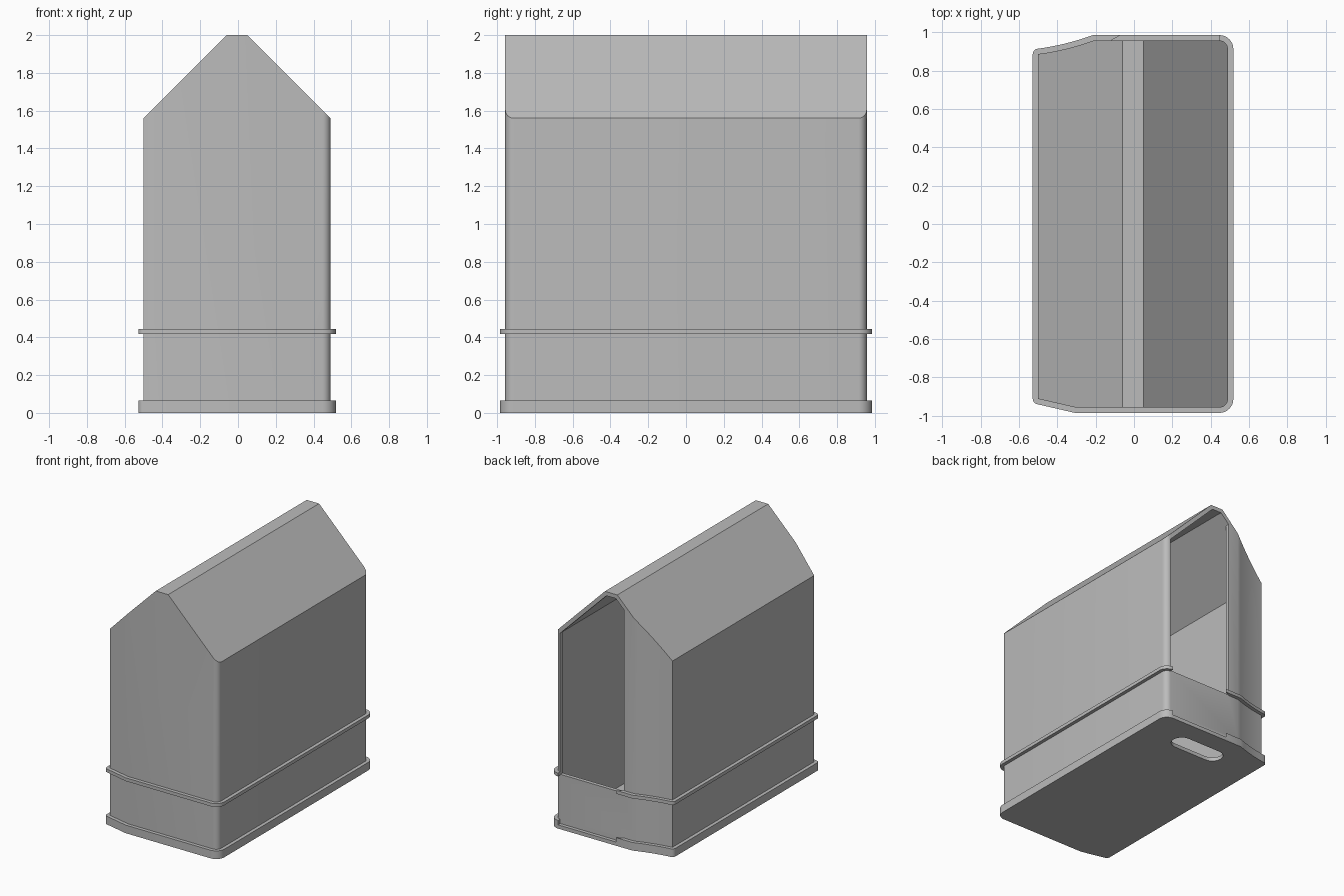
import bpy, bmesh, math
from mathutils import Vector

if "Cube" in bpy.data.objects:
    bpy.data.objects.remove(bpy.data.objects["Cube"])

WALL, LIP = 0.03, 0.028          # shell thickness, flange overhang
EAVE_R, EAVE_L, TOP = 2.05, 2.06, 2.0   # roof planes: x+z and -x+z

grey = bpy.data.materials.new("plain_grey")
grey.diffuse_color = (0.5, 0.5, 0.5, 1)
grey.use_nodes = True
grey.node_tree.nodes["Principled BSDF"].inputs["Base Color"].default_value = grey.diffuse_color


def arc(cx, cy, r, a0, a1, n=8):
    return [(cx + r * math.cos(math.radians(a0 + (a1 - a0) * i / n)),
             cy + r * math.sin(math.radians(a0 + (a1 - a0) * i / n))) for i in range(n + 1)]


def plan():
    """Counter-clockwise footprint of the case."""
    r, x, y = 0.045, 0.49, 0.957
    pts = [(-0.5, -0.912), (-0.305, -y)]
    pts += arc(x - r, -y + r, r, -90, 0) + arc(x - r, y - r, r, 0, 90)
    for i in range(9):                       # hollow curve at the back left
        u = 0.29 * i / 8
        pts.append((-0.21 - u, y - 0.36 * u + 0.4 * u * u))
    return pts


def offset(pts, d):
    """Move an outline outwards by d, rounding sharp outer corners."""
    out, n = [], len(pts)
    for i in range(n):
        a, p, b = (Vector(pts[(i + k) % n]) for k in (-1, 0, 1))
        e0, e1 = (p - a).normalized(), (b - p).normalized()
        n0, n1 = Vector((e0.y, -e0.x)), Vector((e1.y, -e1.x))
        if d > 0 and n0.dot(n1) < 0.8:
            for k in range(5):
                out.append(tuple(p + d * n0.lerp(n1, k / 4).normalized()))
        else:
            m = (n0 + n1).normalized()
            out.append(tuple(p + m * d / m.dot(n0)))
    return out


def prism(name, pts, z0, z1, roof=None):
    """Extrude an outline; roof = inset of the sloping roof planes."""
    bm = bmesh.new()
    f = bm.faces.new([bm.verts.new((x, y, z0)) for x, y in pts])
    ext = bmesh.ops.extrude_face_region(bm, geom=[f])
    bmesh.ops.translate(bm, vec=(0, 0, z1 - z0),
                        verts=[v for v in ext["geom"] if isinstance(v, bmesh.types.BMVert)])
    if roof is not None:
        for s, h in ((1, EAVE_R), (-1, EAVE_L)):
            cut = bmesh.ops.bisect_plane(
                bm, geom=bm.verts[:] + bm.edges[:] + bm.faces[:], dist=1e-6,
                plane_co=(0, 0, h - roof * math.sqrt(2)), plane_no=(s, 0, 1), clear_outer=True)
            edges = [e for e in cut["geom_cut"] if isinstance(e, bmesh.types.BMEdge)]
            bmesh.ops.contextual_create(bm, geom=edges)
    bmesh.ops.recalc_face_normals(bm, faces=bm.faces[:])
    me = bpy.data.meshes.new(name)
    bm.to_mesh(me)
    bm.free()
    me.materials.append(grey)
    ob = bpy.data.objects.new(name, me)
    bpy.context.collection.objects.link(ob)
    return ob


def carve(ob, *cutters):
    bpy.ops.object.select_all(action='DESELECT')
    bpy.context.view_layer.objects.active = ob
    ob.select_set(True)
    for c in cutters:
        c.hide_render = True
        m = ob.modifiers.new("cut", 'BOOLEAN')
        m.operation, m.solver, m.object = 'DIFFERENCE', 'EXACT', c
        bpy.ops.object.modifier_apply(modifier=m.name)
    bpy.ops.object.shade_smooth_by_angle(angle=math.radians(25))


outline = plan()

# Hollow case with a gabled top and a tall opening at the back
case = prism("case", outline, 0.065, TOP, 0)
cavity = prism("cavity_cutter", offset(outline, -WALL), 0.03, TOP - WALL, WALL)
opening = prism("opening_cutter", [(-0.12, 0.915), (0.447, 0.915), (0.447, 1.1), (-0.12, 1.1)],
                0.425, TOP - WALL - 0.002, WALL + 0.002)
carve(case, cavity, opening)

# Rim band around the case, broken at the opening
rim = prism("rim_band", offset(outline, LIP), 0.418, 0.445)
core = prism("core_cutter", offset(outline, -0.01), 0.3, 0.6)
gap = prism("gap_cutter", [(-0.12, 0.9), (0.447, 0.9), (0.447, 1.1), (-0.06, 1.1),
                           (-0.06, 0.99), (-0.12, 0.957)], 0.3, 0.6)
carve(rim, core, gap)

# Base tray with a rounded slot in the floor and a step at the back
base = prism("base", offset(outline, LIP), 0, 0.065)
slot = prism("slot_cutter", arc(0.16, 0.745, 0.08, -90, 90) + arc(-0.14, 0.745, 0.08, 90, 270),
             -0.1, 0.2)
step = prism("step_cutter", [(-0.12, 0.957), (0.447, 0.957), (0.447, 1.1), (-0.06, 1.1),
                             (-0.06, 0.99)], 0.03, 0.2)
carve(base, cavity, slot, step)

# Remove the helpers
for c in (cavity, opening, core, gap, slot, step):
    bpy.data.objects.remove(c)
